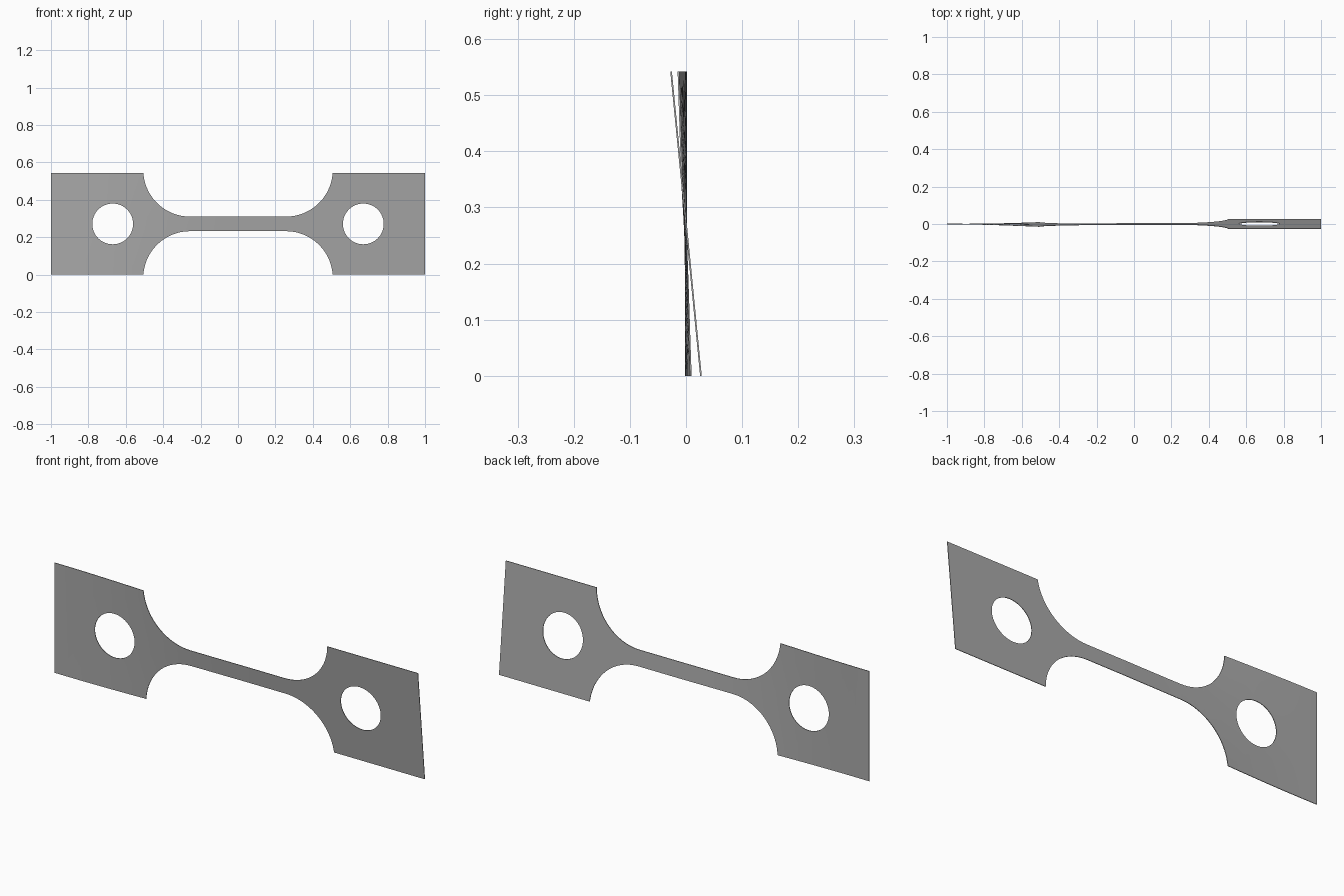
import bpy
import bmesh
import math

cube = bpy.data.objects.get("Cube")
if cube:
    bpy.data.objects.remove(cube)

END_X, TAB_X = 1.0, 0.506            # outer end and inner corner of the tabs
MID_Z, NECK = 0.271, 0.039           # half heights of tab and neck
FILLET, HOLE_X, HOLE_R = 0.25, 0.67, 0.109
THICK, TWIST = 0.003, 0.098

# One quarter of the outline: neck, fillet arc, tab corner
rise = MID_Z - NECK
arc_x = TAB_X - math.sqrt(FILLET ** 2 - (FILLET - rise) ** 2)
sweep = math.acos((FILLET - rise) / FILLET)
quarter = [(arc_x + FILLET * math.sin(sweep * i / 20),
            NECK + FILLET * (1 - math.cos(sweep * i / 20))) for i in range(21)]
quarter.append((END_X, MID_Z))

# Mirror the quarter around to a full loop
right = quarter + [(x, -z) for x, z in reversed(quarter)]
outline = right + [(-x, z) for x, z in reversed(right)]


def add_loop(bm, points):
    verts = [bm.verts.new((x, 0, z)) for x, z in points]
    return [bm.edges.new((v, verts[(i + 1) % len(verts)])) for i, v in enumerate(verts)]


# Flat sheet with a round hole in each tab
bm = bmesh.new()
edges = add_loop(bm, outline)
for side in (-1, 1):
    edges += add_loop(bm, [(side * HOLE_X + HOLE_R * math.cos(a), HOLE_R * math.sin(a))
                           for a in (math.tau * i / 64 for i in range(64))])
bmesh.ops.triangle_fill(bm, edges=edges, use_beauty=True, normal=(0, -1, 0))

# Cross cuts so that the sheet can twist smoothly
for i in range(1, 44):
    bmesh.ops.bisect_plane(bm, geom=bm.verts[:] + bm.edges[:] + bm.faces[:],
                           plane_co=(-END_X + i * 0.025, 0, 0), plane_no=(1, 0, 0))

# Give the sheet its thickness
for v in bm.verts:
    v.co.y = -THICK / 2
extruded = bmesh.ops.extrude_face_region(bm, geom=bm.faces[:])["geom"]
for v in extruded:
    if isinstance(v, bmesh.types.BMVert):
        v.co.y += THICK
bmesh.ops.recalc_face_normals(bm, faces=bm.faces[:])

# Slight warp: the twist grows from the left end to the middle
for v in bm.verts:
    t = min(max(v.co.x + 0.95, 0), 1)
    ease = t * t * (3 - 2 * t)
    v.co.y -= TWIST * ease * v.co.z + 0.0025 * math.sin(math.pi * t)
    v.co.z += MID_Z

mesh = bpy.data.meshes.new("test_strip")
bm.to_mesh(mesh)
bm.free()
strip = bpy.data.objects.new("test_strip", mesh)
bpy.context.collection.objects.link(strip)

# Plain grey metal
grey = bpy.data.materials.new("plain_grey")
grey.use_nodes = True
colour = (0.4, 0.4, 0.4, 1)
grey.diffuse_color = colour
grey.node_tree.nodes["Principled BSDF"].inputs["Base Color"].default_value = colour
mesh.materials.append(grey)

bpy.ops.object.select_all(action="DESELECT")
strip.select_set(True)
bpy.context.view_layer.objects.active = strip
bpy.ops.object.shade_smooth_by_angle(angle=math.radians(30))
